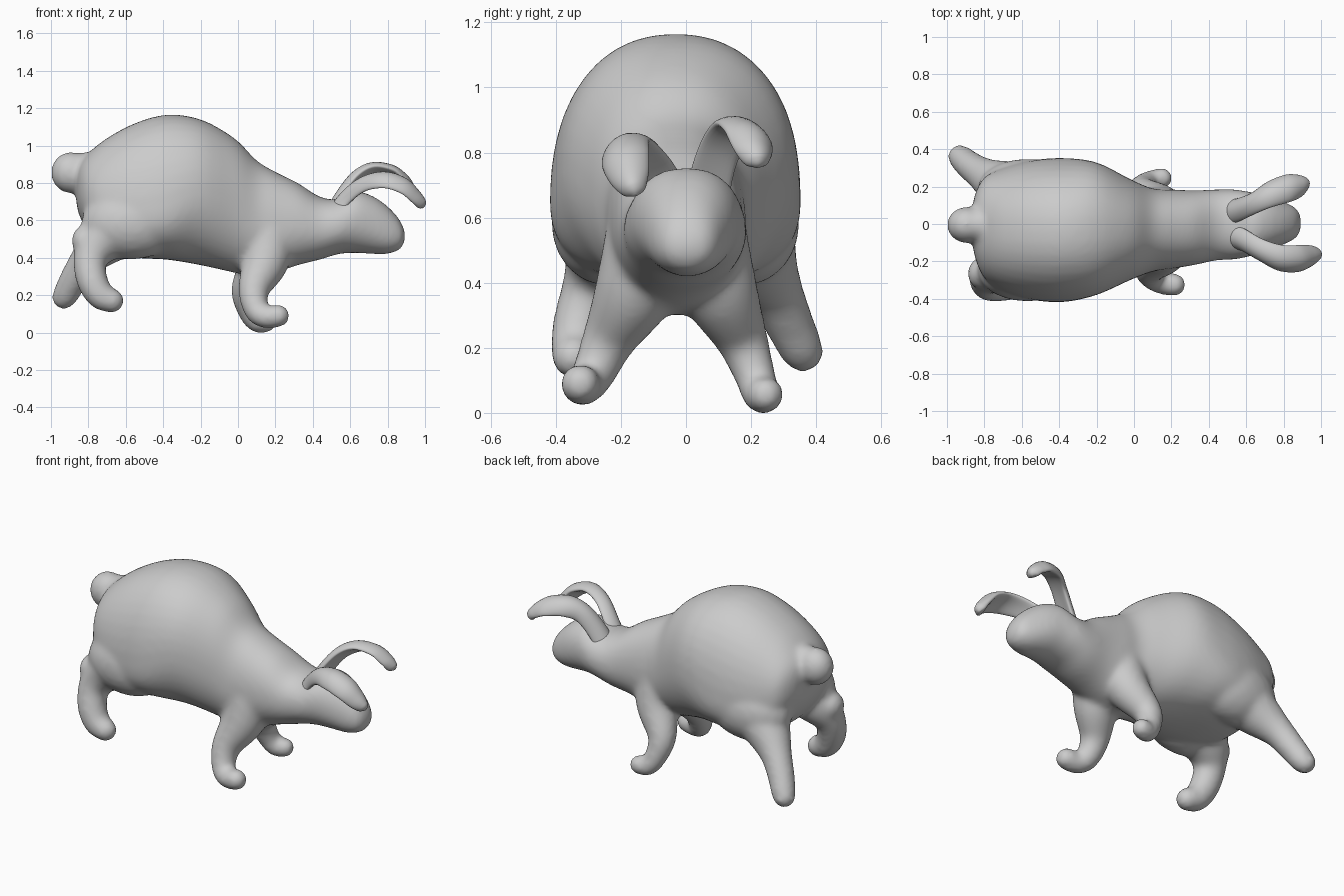
import bpy, bmesh, math
from mathutils import Vector


def spline(rows, steps):
    """Catmull-Rom resampling of rows of any length."""
    out = []
    n = len(rows)
    for i in range(n - 1):
        p = [rows[max(0, min(n - 1, i + k))] for k in (-1, 0, 1, 2)]
        for s in range(steps):
            t = s / steps
            out.append([0.5 * (2 * b + (c - a) * t + (2 * a - 5 * b + 4 * c - d) * t * t
                               + (3 * b - a - 3 * c + d) * t ** 3) for a, b, c, d in zip(*p)])
    out.append(list(rows[-1]))
    return out


def skin(bm, rings):
    """Bridge rings of points and cap both ends."""
    vs = [[bm.verts.new(p) for p in r] for r in rings]
    n = len(vs[0])
    faces = [bm.faces.new((a[i], a[(i + 1) % n], b[(i + 1) % n], b[i]))
             for a, b in zip(vs, vs[1:]) for i in range(n)]
    faces += [bm.faces.new(vs[0][::-1]), bm.faces.new(vs[-1])]
    bmesh.ops.recalc_face_normals(bm, faces=faces)


def ball(bm, loc, size):
    v = bmesh.ops.create_icosphere(bm, subdivisions=3, radius=1)["verts"]
    bmesh.ops.scale(bm, vec=size, verts=v)
    bmesh.ops.translate(bm, vec=loc, verts=v)


def tangents(pts):
    return [(pts[min(i + 1, len(pts) - 1)] - pts[max(i - 1, 0)]).normalized() for i in range(len(pts))]


def limb(bm, rows):
    """Round tapering tube along x, y, z, radius rows."""
    rows = spline(rows, 6)
    pts = [Vector(r[:3]) for r in rows]
    rings = []
    for p, t, r in zip(pts, tangents(pts), rows):
        side = t.cross(Vector((0, 1, 0))).normalized()
        up = side.cross(t)
        rings.append([p + r[3] * (side * math.cos(a) + up * math.sin(a))
                      for a in (2 * math.pi * k / 20 for k in range(20))])
    skin(bm, rings)
    for r in (rows[0], rows[-1]):
        ball(bm, r[:3], [r[3]] * 3)


def finish(bm, name):
    me = bpy.data.meshes.new(name)
    bm.to_mesh(me)
    bm.free()
    ob = bpy.data.objects.new(name, me)
    bpy.context.collection.objects.link(ob)
    for f in me.polygons:
        f.use_smooth = True
    return ob


# Torso, neck and head: x, y min, y max, z bottom, z top, height share of the widest line
body = [
    (-0.865, -0.08, 0.07, 0.70, 0.84, .5), (-0.85, -0.18, 0.16, 0.63, 0.90, .45),
    (-0.80, -0.29, 0.25, 0.54, 0.96, .40), (-0.70, -0.36, 0.30, 0.44, 1.04, .35),
    (-0.55, -0.405, 0.34, 0.40, 1.12, .32), (-0.38, -0.418, 0.353, 0.39, 1.165, .34),
    (-0.20, -0.38, 0.33, 0.36, 1.14, .47), (-0.02, -0.30, 0.24, 0.32, 1.04, .48),
    (0.10, -0.255, 0.19, 0.30, 0.92, .45), (0.20, -0.24, 0.185, 0.32, 0.86, .45),
    (0.32, -0.22, 0.18, 0.36, 0.80, .46), (0.44, -0.195, 0.185, 0.39, 0.725, .48),
    (0.54, -0.19, 0.185, 0.42, 0.715, .5), (0.63, -0.17, 0.17, 0.425, 0.755, .5),
    (0.72, -0.14, 0.15, 0.42, 0.73, .48), (0.80, -0.11, 0.12, 0.42, 0.675, .45),
    (0.86, -0.08, 0.09, 0.44, 0.61, .45), (0.885, -0.05, 0.06, 0.47, 0.56, .5),
    (0.895, -0.015, 0.02, 0.50, 0.53, .5),
]
bm = bmesh.new()
rings = []
for x, y0, y1, z0, z1, share in spline(body, 4):
    ring = []
    zc = z0 + (z1 - z0) * share
    for k in range(40):
        a = 2 * math.pi * k / 40
        c, s = math.cos(a), math.sin(a)
        e, h = (0.9, z1 - zc) if s > 0 else (0.56 + 0.87 * share, zc - z0)
        ring.append((x, (y0 + y1) / 2 + (y1 - y0) / 2 * math.copysign(abs(c) ** e, c),
                     zc + h * math.copysign(abs(s) ** e, s)))
    rings.append(ring)
skin(bm, rings)

# Tail
ball(bm, (-0.895, -0.005, 0.855), (0.106, 0.098, 0.112))
ball(bm, (-0.82, -0.005, 0.88), (0.10, 0.085, 0.085))

# Haunches
ball(bm, (-0.57, -0.245, 0.585), (0.27, 0.17, 0.195))
ball(bm, (-0.57, 0.18, 0.585), (0.27, 0.17, 0.195))

# Hind legs: one stepping forward, one kicked back
limb(bm, [(-0.60, -0.23, 0.59, 0.16), (-0.73, -0.25, 0.49, 0.13), (-0.79, -0.29, 0.39, 0.092),
          (-0.78, -0.325, 0.28, 0.084), (-0.735, -0.34, 0.20, 0.077), (-0.675, -0.345, 0.17, 0.066)])
limb(bm, [(-0.60, 0.17, 0.58, 0.165), (-0.72, 0.215, 0.48, 0.13), (-0.815, 0.27, 0.38, 0.09),
          (-0.88, 0.315, 0.28, 0.077), (-0.92, 0.35, 0.205, 0.07), (-0.932, 0.36, 0.188, 0.064)])
ball(bm, (-0.83, -0.265, 0.49), (0.06, 0.08, 0.08))

# Front legs
limb(bm, [(0.17, -0.09, 0.56, 0.155), (0.145, -0.155, 0.38, 0.128), (0.085, -0.235, 0.23, 0.085),
          (0.10, -0.285, 0.12, 0.068), (0.15, -0.315, 0.084, 0.062), (0.215, -0.325, 0.09, 0.062)])
limb(bm, [(0.15, 0.04, 0.54, 0.15), (0.125, 0.10, 0.38, 0.122), (0.045, 0.17, 0.23, 0.083),
          (0.06, 0.21, 0.12, 0.065), (0.10, 0.23, 0.06, 0.06), (0.15, 0.245, 0.056, 0.057)])

# Fuse all body parts into one soft skin
rabbit = finish(bm, "rabbit_body")
fuse = rabbit.modifiers.new("fuse", "REMESH")
fuse.mode = "VOXEL"
fuse.voxel_size = 0.014
fuse.use_smooth_shade = True
soft = rabbit.modifiers.new("soften", "SMOOTH")
soft.factor = 0.5
soft.iterations = 18


# Ears: cupped drooping blades, rows of x, y, z, half width
def ear(name, rows, lean):
    rows = spline(rows, 6)
    pts = [Vector(r[:3]) for r in rows]
    rings = []
    for p, t, r in zip(pts, tangents(pts), rows):
        side = Vector((0, 1, lean))
        side = (side - t * side.dot(t)).normalized()
        up = t.cross(side)
        w = r[3]
        thick = min(0.028, w * 0.7)
        ring = []
        for k in range(24):
            a = 2 * math.pi * k / 24
            c = math.cos(a)
            ring.append(p + side * (w * c) + up * (thick * math.sin(a) - 0.3 * w * (c * c - 0.4)))
        rings.append(ring)
    bm = bmesh.new()
    skin(bm, rings)
    return finish(bm, name)


ear("near_ear", [(0.49, -0.065, 0.60, 0.07), (0.57, -0.085, 0.715, 0.066), (0.67, -0.14, 0.795, 0.064),
                 (0.78, -0.185, 0.82, 0.075), (0.88, -0.19, 0.79, 0.077), (0.945, -0.175, 0.73, 0.062),
                 (0.98, -0.16, 0.685, 0.036), (0.99, -0.155, 0.668, 0.008)], 0.45)
ear("far_ear", [(0.48, 0.06, 0.60, 0.07), (0.555, 0.08, 0.73, 0.066), (0.635, 0.115, 0.83, 0.064),
                (0.72, 0.16, 0.87, 0.074), (0.82, 0.195, 0.855, 0.077), (0.885, 0.21, 0.81, 0.062),
                (0.915, 0.218, 0.77, 0.036), (0.922, 0.22, 0.755, 0.008)], -0.45)
